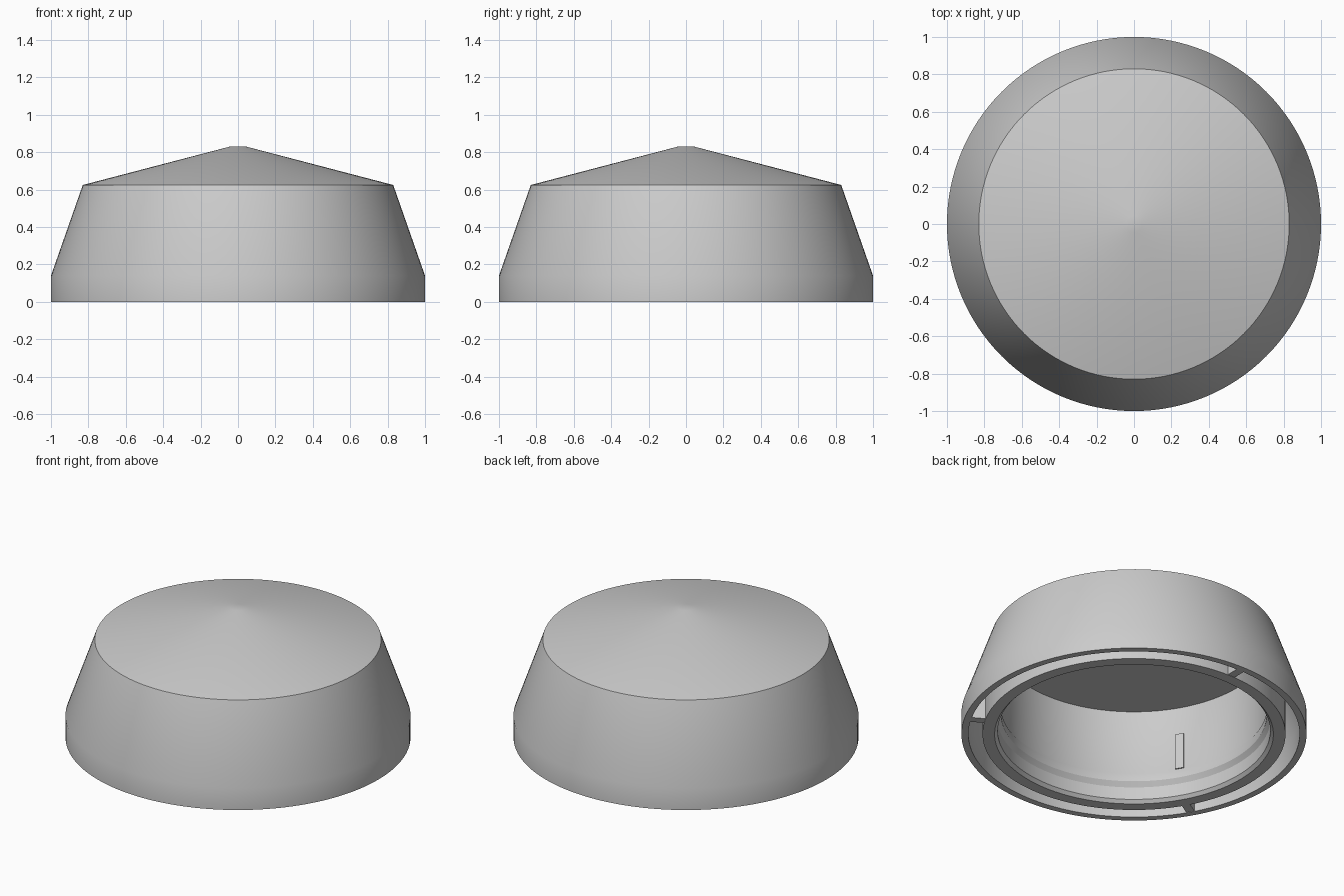
import bpy, bmesh, math
from mathutils import Matrix, Vector

old = bpy.data.objects.get("Cube")
if old:
    bpy.data.objects.remove(old, do_unlink=True)

grey = bpy.data.materials.new("plain grey")
grey.use_nodes = True
colour = (0.6, 0.6, 0.6, 1)
grey.diffuse_color = colour
grey.node_tree.nodes["Principled BSDF"].inputs["Base Color"].default_value = colour


def finish(bm, name):
    bmesh.ops.recalc_face_normals(bm, faces=bm.faces)
    mesh = bpy.data.meshes.new(name)
    bm.to_mesh(mesh)
    bm.free()
    mesh.materials.append(grey)
    obj = bpy.data.objects.new(name, mesh)
    bpy.context.collection.objects.link(obj)
    return obj


def lathe(name, profile, steps=128):
    """Spin a radius/height profile around the vertical axis."""
    bm = bmesh.new()
    verts = [bm.verts.new((r, 0, z)) for r, z in profile]
    edges = [bm.edges.new(pair) for pair in zip(verts, verts[1:])]
    bmesh.ops.spin(bm, geom=verts + edges, cent=(0, 0, 0), axis=(0, 0, 1),
                   angle=math.tau, steps=steps, use_duplicate=False)
    bmesh.ops.remove_doubles(bm, verts=bm.verts, dist=0.0005)
    return finish(bm, name)


def radial_box(name, r0, r1, z0, z1, width, angle):
    """Box running outward between two radii at the given angle."""
    bm = bmesh.new()
    place = (Matrix.Rotation(angle, 4, "Z")
             @ Matrix.Translation(Vector(((r0 + r1) / 2, 0, (z0 + z1) / 2)))
             @ Matrix.Diagonal((r1 - r0, width, z1 - z0, 1)))
    bmesh.ops.create_cube(bm, size=1, matrix=place)
    return finish(bm, name)


# Closed shell: conical top, sloping side, groove under the rim, inner collar, ceiling
cap = lathe("cap_shell", [
    (0, 0.83), (0.045, 0.83), (0.83, 0.625), (1, 0.14), (1, 0),
    (0.96, 0), (0.96, 0.14), (0.878, 0.37), (0.878, 0),
    (0.808, 0), (0.79, 0.02), (0.79, 0.10), (0.77, 0.13), (0.77, 0.18),
    (0.78, 0.20), (0.78, 0.6), (0, 0.6)])

bpy.ops.object.select_all(action="DESELECT")
cap.select_set(True)
bpy.context.view_layer.objects.active = cap
bpy.ops.object.shade_smooth_by_angle(angle=math.radians(30))

# Three ribs tie the rim to the collar, with a slim ridge showing inside
for i in range(3):
    angle = math.radians(90 + 120 * i)
    radial_box(f"rim_rib_{i + 1}", 0.85, 0.975, 0.002, 0.14, 0.05, angle)
    radial_box(f"groove_rib_{i + 1}", 0.85, 0.9, 0.1, 0.36, 0.05, angle)
    radial_box(f"inner_ridge_{i + 1}", 0.767, 0.82, 0.19, 0.42, 0.05, angle)
